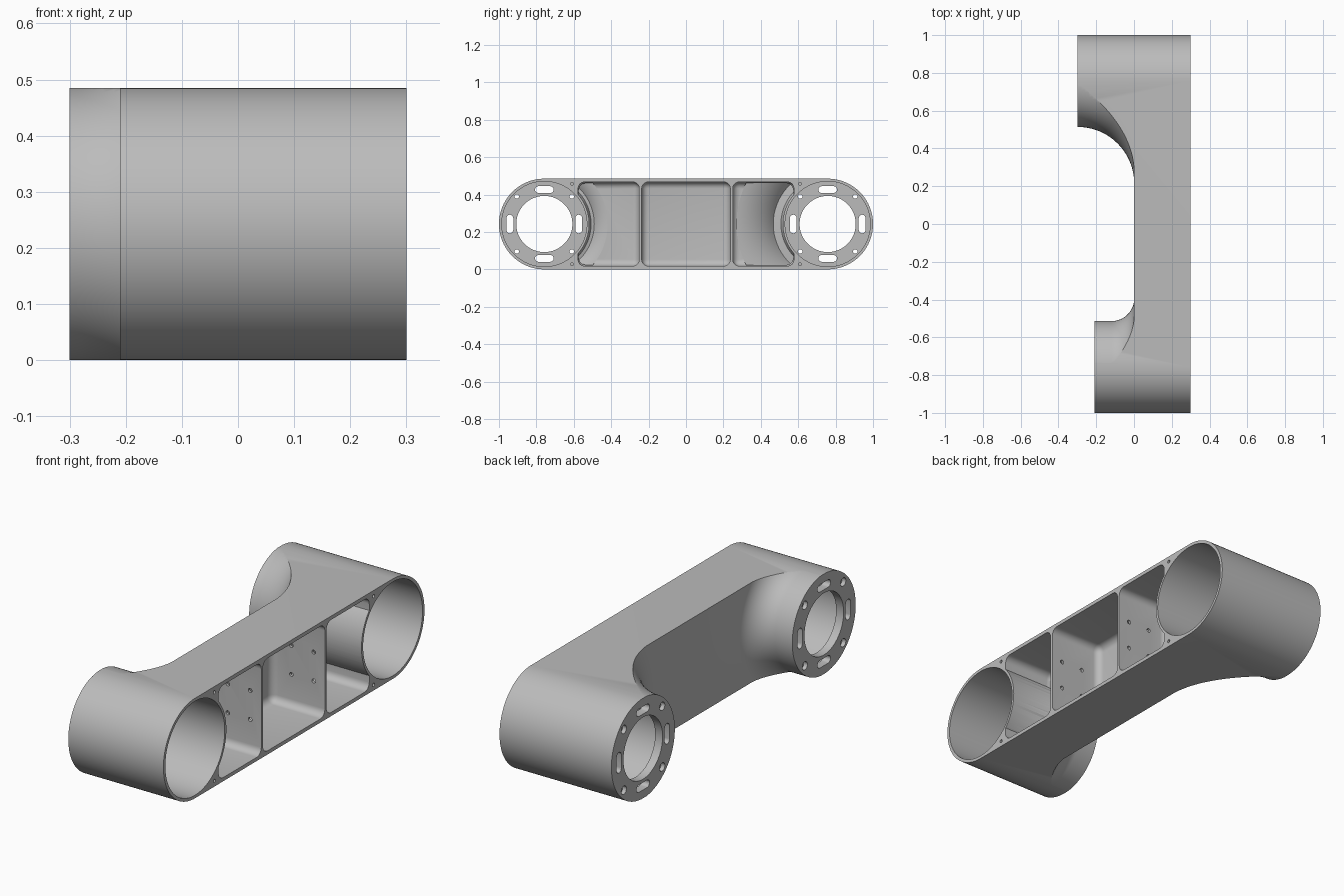
import bpy, bmesh
from math import sin, cos, pi, radians
from mathutils import Matrix

cube = bpy.data.objects.get("Cube")
if cube:
    bpy.data.objects.remove(cube, do_unlink=True)

R = 0.2425            # outer radius of the hubs, also the centre height
HUB_Y = 1 - R         # distance of each hub axis from the middle
FACE = 0.3            # open side
WALL = 0.015

grey = bpy.data.materials.new("satin grey")
grey.use_nodes = True
grey.diffuse_color = (0.5, 0.5, 0.5, 1)
grey.node_tree.nodes["Principled BSDF"].inputs["Base Color"].default_value = (0.5, 0.5, 0.5, 1)


def finish(bm, name):
    bmesh.ops.recalc_face_normals(bm, faces=bm.faces)
    mesh = bpy.data.meshes.new(name)
    bm.to_mesh(mesh)
    bm.free()
    obj = bpy.data.objects.new(name, mesh)
    mesh.materials.append(grey)
    bpy.context.collection.objects.link(obj)
    return obj


def prism(bm, outline, x0, x1):
    """Extrude a (y, z) outline along x."""
    a, b = ([bm.verts.new((x, y, z)) for y, z in outline] for x in (x0, x1))
    bm.faces.new(a)
    bm.faces.new(b)
    n = len(a)
    for i in range(n):
        bm.faces.new((a[i], a[(i + 1) % n], b[(i + 1) % n], b[i]))


def revolve(bm, profile, y, z=R, n=128, closed=False):
    """Turn an (x, radius) profile about an axis along x."""
    rings = [[bm.verts.new((x, y + r * cos(2 * pi * i / n), z + r * sin(2 * pi * i / n)))
              for i in range(n)] for x, r in profile]
    pairs = list(zip(rings, rings[1:]))
    if closed:
        pairs.append((rings[-1], rings[0]))
    else:
        bm.faces.new(rings[0])
        bm.faces.new(rings[-1])
    for a, b in pairs:
        for i in range(n):
            j = (i + 1) % n
            bm.faces.new((a[i], a[j], b[j], b[i]))


def stadium(y, z, half, r, n, upright=False):
    """Slot outline: two half circles joined by straight sides."""
    pts = []
    for side, start in ((1, -pi / 2), (-1, pi / 2)):
        for i in range(n + 1):
            a = start + pi * i / n
            u, v = side * half + r * cos(a), r * sin(a)
            pts.append((y - v, z + u) if upright else (y + u, z + v))
    return pts


def rounded_box(name, x0, x1, y0, y1, z0, z1, r=0.0):
    bm = bmesh.new()
    bmesh.ops.create_cube(bm, size=1)
    for v in bm.verts:
        v.co = [lo + (c + 0.5) * (hi - lo)
                for c, lo, hi in zip(v.co, (x0, y0, z0), (x1, y1, z1))]
    if r:
        bmesh.ops.bevel(bm, geom=bm.edges[:], offset=r, segments=6, profile=0.5, affect='EDGES')
    return finish(bm, name)


def combine(target, other, operation):
    mod = target.modifiers.new(operation, 'BOOLEAN')
    mod.operation = operation
    mod.solver = 'EXACT'
    mod.object = other
    bpy.context.view_layer.objects.active = target
    bpy.ops.object.modifier_apply(modifier=mod.name)
    bpy.data.objects.remove(other, do_unlink=True)


def fillet(radius, offset, start, stop, steps):
    """Quarter sweep from the hub wall out to the flat back."""
    angles = [radians(start + (stop - start) * i / steps) for i in range(steps + 1)]
    return [(-radius + (radius + offset) * sin(a), R + radius - (radius + offset) * cos(a))
            for a in angles]


# axis y, outer end x, fillet radius, trench start angle
hubs = ((HUB_Y, -0.30, 0.30, 37), (-HUB_Y, -0.21, 0.12, 45))

# Solid back beam with the flared hubs
link = rounded_box("arm_link", 0, 0.4, -1.2, 1.2, -0.2, 0.7)
for y, end, rad, start in hubs:
    bm = bmesh.new()
    profile = [(x + 0.001, r + 0.001) for x, r in fillet(rad, 0, 0, 90, 24)]
    if end < -rad - 0.01:
        profile.insert(0, (end, R + 0.001))
    else:
        profile[0] = (end, R + 0.001)
    profile.append((0.05, profile[-1][1]))
    revolve(bm, profile, y)
    combine(link, finish(bm, "hub_flare"), 'UNION')

# Three pockets separated by thin ribs
for y0, y1 in ((-0.577, -0.25), (-0.237, 0.237), (0.25, 0.577)):
    combine(link, rounded_box("pocket", WALL, 0.5, y0, y1, 0.018, 0.467, 0.035), 'DIFFERENCE')

# Hollows that follow the flares below the outer pockets
for y, end, rad, start in hubs:
    bm = bmesh.new()
    curve = fillet(rad, WALL, start, 80, 14)
    xb, rb = curve[0]
    profile = [(0.1, 0.232), (xb + 0.03, 0.236), (xb + 0.005, 0.25)] + curve + [(0.1, curve[-1][1])]
    revolve(bm, profile, y, closed=True)
    hollow = finish(bm, "hollow")
    lo, hi = sorted((0.254 * y / HUB_Y, 0.574 * y / HUB_Y))
    combine(hollow, rounded_box("limit", -0.3, 0.4, lo, hi, 0.024, 0.461, 0.04), 'INTERSECT')
    combine(link, hollow, 'DIFFERENCE')

# Bore walls
for y, end, rad, start in hubs:
    bm = bmesh.new()
    revolve(bm, [(end + 0.01, 0.240), (0.39, 0.240)], y)
    combine(link, finish(bm, "bore_wall"), 'UNION')

# Trim to the rounded outline
bm = bmesh.new()
prism(bm, stadium(0, R, HUB_Y, R, 64), -0.5, FACE)
combine(link, finish(bm, "outline"), 'INTERSECT')

# Bores with a centre opening in the end wall
for y, end, rad, start in hubs:
    bm = bmesh.new()
    floor = end + 0.04
    revolve(bm, [(end - 0.1, 0.15), (floor, 0.15), (floor, R - WALL), (0.5, R - WALL)], y)
    combine(link, finish(bm, "bore"), 'DIFFERENCE')

# Slots and counterbored screw holes in the end walls, screw holes in the open rim
bm = bmesh.new()
for y, end, rad, start in hubs:
    for s in (-1, 1):
        prism(bm, stadium(y, R + s * 0.184, 0.032, 0.018, 8), end - 0.05, end + 0.06)
        prism(bm, stadium(y + s * 0.184, R, 0.032, 0.018, 8, True), end - 0.05, end + 0.06)
        for t in (-1, 1):
            revolve(bm, [(end - 0.05, 0.02), (end + 0.02, 0.02), (end + 0.02, 0.012),
                         (end + 0.06, 0.012)], y + s * 0.147, R + t * 0.147, 20)
        revolve(bm, [(0.22, 0.008), (0.4, 0.008)], y * 0.61 / HUB_Y, R + s * 0.215, 16)

# Hole pattern through both ribs
for y in (-0.2435, 0.2435):
    for x in (0.12, 0.24):
        for s in (-1, 1):
            place = Matrix.Translation((x, y, R + s * 0.07)) @ Matrix.Rotation(pi / 2, 4, 'X')
            bmesh.ops.create_cone(bm, cap_ends=True, segments=16, radius1=0.01, radius2=0.01,
                                  depth=0.06, matrix=place)
combine(link, finish(bm, "holes"), 'DIFFERENCE')

# Smooth shading with sharp edges kept
bpy.ops.object.select_all(action='DESELECT')
link.select_set(True)
bpy.context.view_layer.objects.active = link
bpy.ops.object.shade_smooth_by_angle(angle=radians(30))
